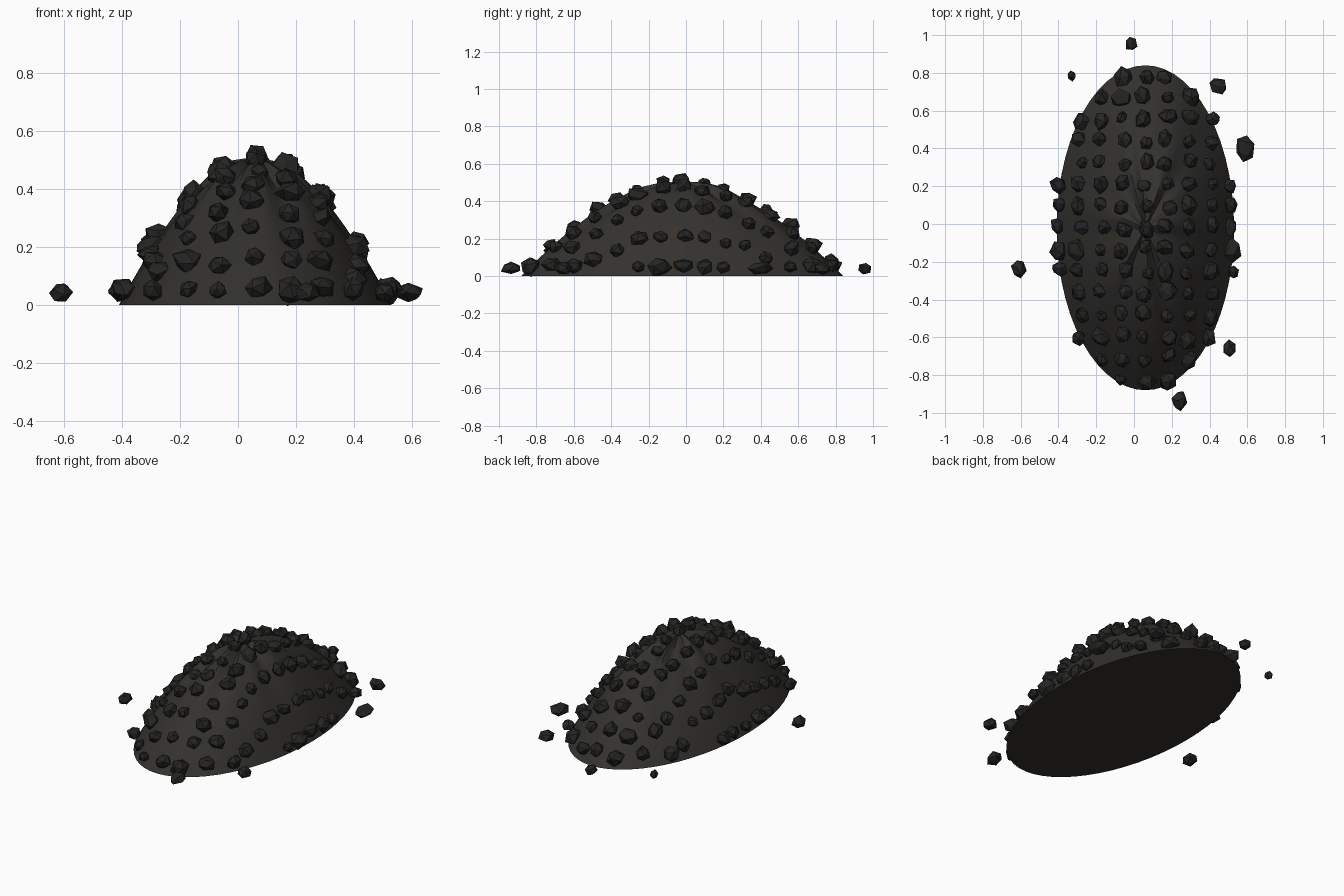
import bpy, bmesh, math, random
from mathutils import Vector, Euler

if "Cube" in bpy.data.objects:
    bpy.data.objects.remove(bpy.data.objects["Cube"])

random.seed(7)
CX, CY, RX, RY, H = 0.06, -0.02, 0.47, 0.86, 0.50


def material(name, color):
    m = bpy.data.materials.new(name)
    m.diffuse_color = (*color, 1)
    m.use_nodes = True
    m.node_tree.nodes["Principled BSDF"].inputs["Base Color"].default_value = m.diffuse_color
    return m


def finish(name, bm, mat, smooth):
    me = bpy.data.meshes.new(name)
    bmesh.ops.recalc_face_normals(bm, faces=bm.faces)
    bm.to_mesh(me)
    bm.free()
    me.materials.append(mat)
    ob = bpy.data.objects.new(name, me)
    bpy.context.collection.objects.link(ob)
    if smooth:
        bpy.context.view_layer.objects.active = ob
        ob.select_set(True)
        bpy.ops.object.shade_smooth_by_angle(angle=math.radians(40))
        ob.select_set(False)
    return ob


def height(r):
    return H * max(0.0, 1 - r ** 1.8)


def add_rock(bm, pos, size):
    # jittered, stretched 20-sided lump
    verts = bmesh.ops.create_icosphere(bm, subdivisions=1, radius=1)["verts"]
    rot = Euler([random.uniform(0, math.tau) for _ in range(3)]).to_matrix()
    for v in verts:
        co = rot @ (v.co * random.uniform(0.82, 1.15))
        v.co = Vector(pos) + Vector(c * s for c, s in zip(co, size))


mound_mat = material("coal_dust", (0.034, 0.031, 0.027))
rock_mat = material("coal", (0.018, 0.018, 0.017))

# Oval mound with faint radial ridges
bm = bmesh.new()
SEG, RINGS = 56, 12
top = bm.verts.new((CX, CY, H))
rings = []
for i in range(1, RINGS + 1):
    r = i / RINGS
    ring = []
    for k in range(SEG):
        a = math.tau * k / SEG
        bump = 0.02 * (1 - r) * (math.sin(7 * a) + 0.7 * math.sin(13 * a + 1)) * min(1, 4 * r)
        ring.append(bm.verts.new((CX + RX * r * math.cos(a), CY + RY * r * math.sin(a), height(r) + bump)))
    rings.append(ring)
for k in range(SEG):
    n = (k + 1) % SEG
    bm.faces.new((top, rings[0][k], rings[0][n]))
    for a, b in zip(rings, rings[1:]):
        bm.faces.new((a[k], b[k], b[n], a[n]))
bm.faces.new(rings[-1])
finish("coal_mound", bm, mound_mat, True)

# Lumps in a jittered grid over the mound
bm = bmesh.new()
STEP = 0.115
for j in range(-7, 8):
    for i in range(-4, 5):
        dx = i * STEP + random.uniform(-0.015, 0.015)
        dy = j * STEP + random.uniform(-0.015, 0.015)
        if math.hypot(i * STEP / RX, j * STEP / RY) > 1.04:
            continue
        z = max(height(math.hypot(dx / RX, dy / RY)) + 0.012, 0.05)
        s = random.uniform(0.036, 0.054)
        add_rock(bm, (CX + dx, CY + dy, z),
                 (s * random.uniform(0.85, 1.1), s * random.uniform(0.9, 1.2), s * random.uniform(0.8, 1)))
finish("coal_lumps", bm, rock_mat, False)

# Loose lumps on the ground around the mound
loose = [(-0.61, -0.235, 0.038, 0.05), (-0.33, 0.785, 0.027, 0.03), (-0.015, 0.955, 0.036, 0.043),
         (0.445, 0.73, 0.05, 0.046), (0.588, 0.40, 0.05, 0.074), (0.505, -0.66, 0.042, 0.053),
         (0.24, -0.935, 0.04, 0.06)]
bm = bmesh.new()
for x, y, sx, sy in loose:
    sz = min(sx, 0.038)
    add_rock(bm, (x, y, sz + 0.004), (sx, sy, sz))
finish("loose_lumps", bm, rock_mat, False)
